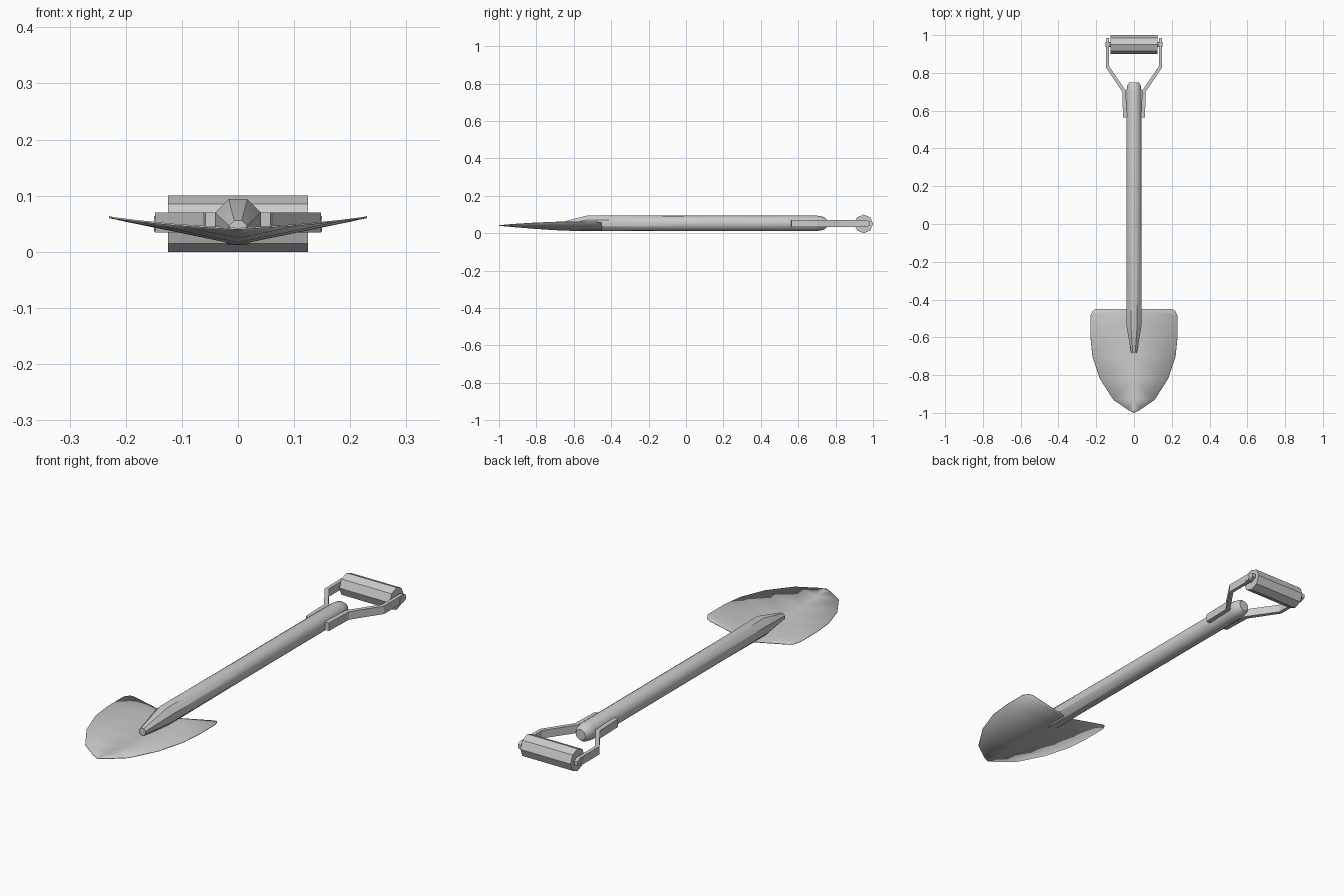
import bpy
from math import cos, sin, pi, radians

if "Cube" in bpy.data.objects:
    bpy.data.objects.remove(bpy.data.objects["Cube"])


def make(name, verts, faces, smooth=None, mirror=False, thickness=0):
    mesh = bpy.data.meshes.new(name)
    mesh.from_pydata(verts, [], faces)
    obj = bpy.data.objects.new(name, mesh)
    bpy.context.collection.objects.link(obj)
    bpy.ops.object.select_all(action='DESELECT')
    obj.select_set(True)
    bpy.context.view_layer.objects.active = obj
    bpy.ops.object.mode_set(mode='EDIT')
    bpy.ops.mesh.select_all(action='SELECT')
    bpy.ops.mesh.normals_make_consistent(inside=False)
    bpy.ops.object.mode_set(mode='OBJECT')
    if mirror:
        obj.modifiers.new("mirror", 'MIRROR').merge_threshold = 0.0005
    if thickness:
        solid = obj.modifiers.new("thickness", 'SOLIDIFY')
        solid.thickness = thickness
        solid.offset = 0
    if smooth:
        bpy.ops.object.shade_smooth_by_angle(angle=radians(smooth))
    return obj


def loft(name, rings, **kw):
    """Skin a list of equal-length vertex rings and cap both ends."""
    n = len(rings[0])
    verts = [v for ring in rings for v in ring]
    faces = [(r * n + i, r * n + (i + 1) % n, (r + 1) * n + (i + 1) % n, (r + 1) * n + i)
             for r in range(len(rings) - 1) for i in range(n)]
    faces += [tuple(range(n)), tuple(range(len(verts) - n, len(verts)))]
    return make(name, verts, faces, **kw)


# Shaft: octagonal socket at the blade blending into a round pole
def shaft_ring(y, z, r, roundness):
    ring = []
    for k in range(16):
        a = k * pi / 8
        octagon = r if k % 2 == 0 else r / cos(pi / 8)
        rad = octagon + (r - octagon) * roundness
        ring.append((rad * cos(a), y, z + rad * sin(a)))
    return ring


stations = [(-0.68, 0.040, 0.016, 0), (-0.53, 0.053, 0.041, 0), (0.0, 0.053, 0.041, 1),
            (0.70, 0.053, 0.041, 1), (0.735, 0.053, 0.035, 1), (0.75, 0.053, 0.024, 1)]
loft("shaft", [shaft_ring(*s) for s in stations], smooth=30)

# Blade: half outline (rim x, y, rim z, centre z), mirrored
rows = [(0.20, -0.45, 0.055, 0.014), (0.216, -0.457, 0.059, 0.014), (0.23, -0.485, 0.062, 0.014),
        (0.23, -0.60, 0.0615, 0.014), (0.22, -0.70, 0.060, 0.018), (0.18, -0.82, 0.055, 0.026),
        (0.11, -0.93, 0.048, 0.035), (0.03, -0.985, 0.043, 0.040)]
verts, faces = [], []
for x, y, rim, mid in rows:
    verts += [(0, y, mid), (x, y, rim)]
for i in range(len(rows) - 1):
    a = 2 * i
    faces.append((a, a + 1, a + 3, a + 2))
verts.append((0, -1.0, 0.041))
faces.append((len(verts) - 3, len(verts) - 2, len(verts) - 1))
make("blade", verts, faces, smooth=30, mirror=True, thickness=0.003)

# Handle straps: (inner x, y, outer x, y, half height), mirrored
path = [(0.037, 0.562, 0.058, 0.565, 0.018), (0.043, 0.706, 0.062, 0.70, 0.018),
        (0.132, 0.835, 0.148, 0.828, 0.018), (0.132, 0.965, 0.148, 0.965, 0.018),
        (0.132, 0.985, 0.148, 0.985, 0.009)]
zc = 0.052
loft("handle_strap", [[(xi, yi, zc - h), (xo, yo, zc - h), (xo, yo, zc + h), (xi, yi, zc + h)]
                      for xi, yi, xo, yo, h in path], mirror=True)


# Grip and its pin: octagonal bars across the handle
def bar(name, radius, half_length):
    loft(name, [[(x, 0.95 + radius * cos(k * pi / 4), 0.05 + radius * sin(k * pi / 4))
                 for k in range(8)] for x in (-half_length, half_length)])


bar("grip", 0.05, 0.125)
bar("grip_pin", 0.014, 0.15)
